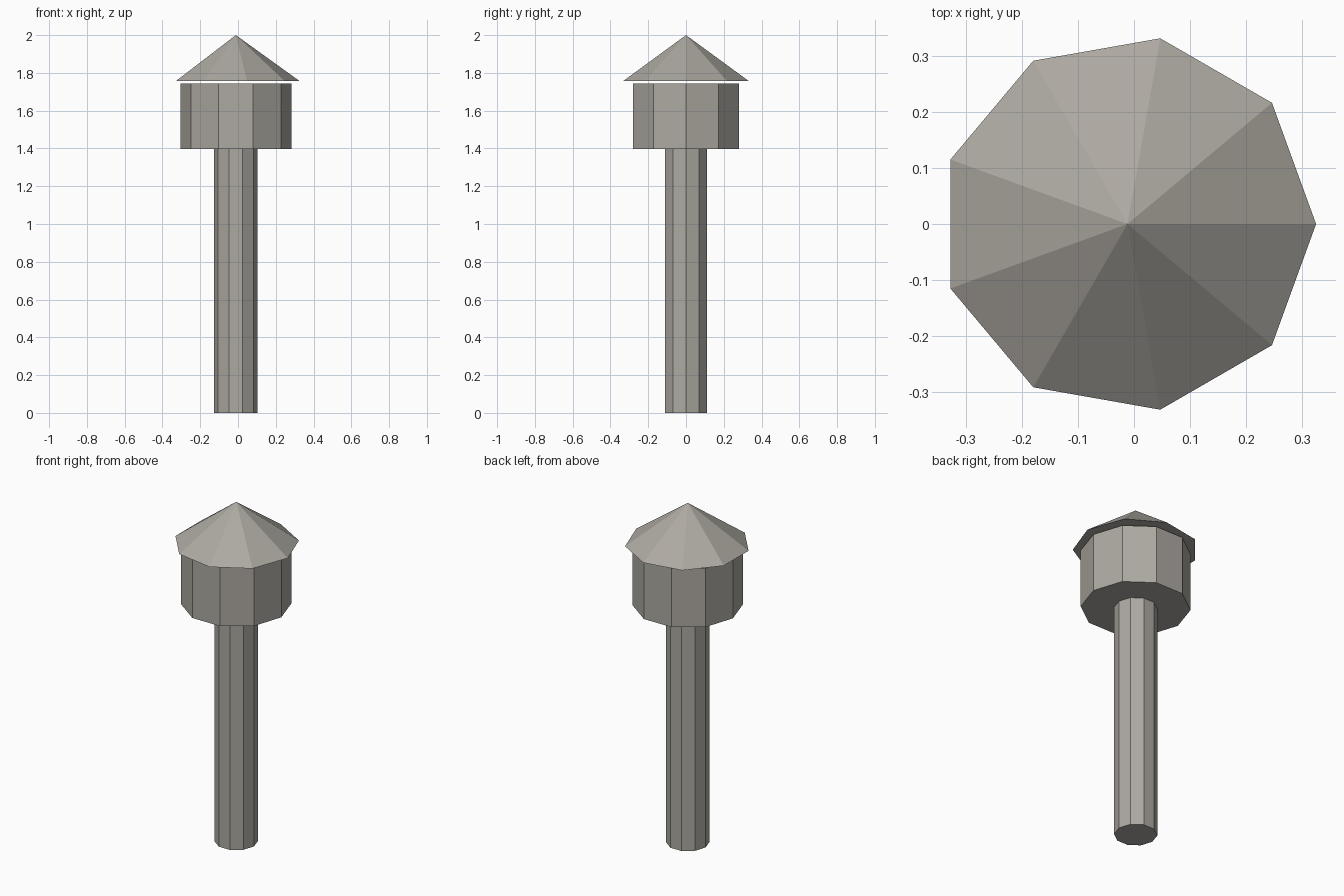
import bpy

# Remove the default cube
cube = bpy.data.objects.get("Cube")
if cube:
    bpy.data.objects.remove(cube, do_unlink=True)

# Single warm stone grey
colour = (0.42, 0.40, 0.36, 1.0)
grey = bpy.data.materials.new("warm_grey")
grey.use_nodes = True
grey.diffuse_color = colour
grey.node_tree.nodes["Principled BSDF"].inputs["Base Color"].default_value = colour

AXIS_X = -0.0115


def prism(name, sides, radius, bottom, top, top_radius=None):
    """Flat-shaded prism or cone with its first corner on +x."""
    if top_radius is None:
        top_radius = radius
    bpy.ops.mesh.primitive_cone_add(
        vertices=sides, radius1=radius, radius2=top_radius,
        depth=top - bottom, location=(AXIS_X, 0, (bottom + top) / 2))
    obj = bpy.context.object
    obj.name = name
    # The primitive starts on +y, so turn its corner to +x
    obj.rotation_euler.z = -1.570796
    obj.data.materials.append(grey)
    return obj


# Tall post, wide drum on it, and a pointed roof floating just above
prism("post", 10, 0.116, 0.0, 1.398)
prism("drum", 10, 0.294, 1.398, 1.744)
prism("roof", 9, 0.336, 1.758, 2.0, top_radius=0.0)
